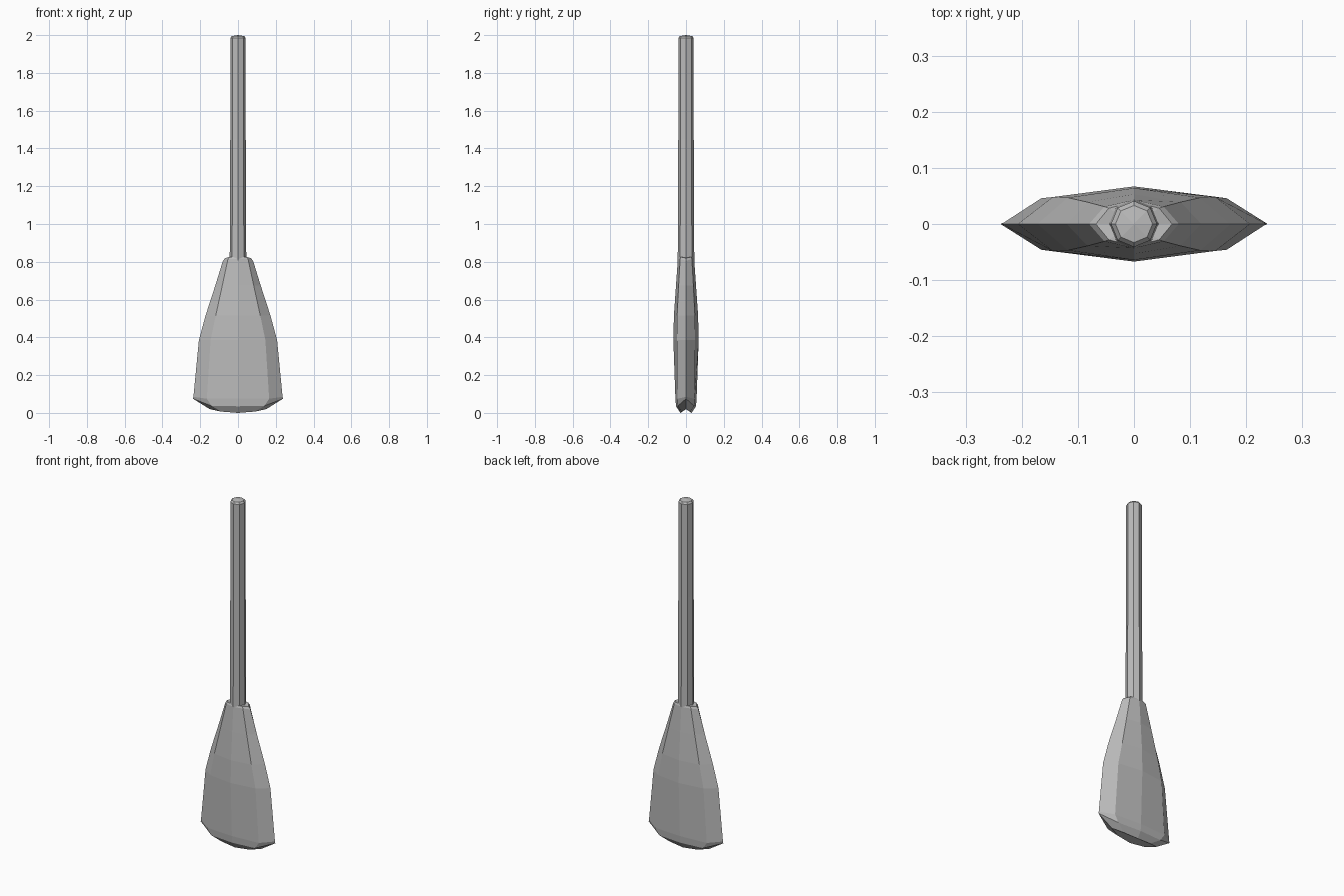
import bpy
import bmesh
from math import cos, sin, pi

cube = bpy.data.objects.get("Cube")
if cube:
    bpy.data.objects.remove(cube, do_unlink=True)

grey = bpy.data.materials.new("plain grey")
grey.use_nodes = True
colour = (0.5, 0.5, 0.5, 1)
grey.diffuse_color = colour
grey.node_tree.nodes["Principled BSDF"].inputs["Base Color"].default_value = colour


def loft(name, rings, top=None):
    """Skin a stack of equal rings; close the ends flat or with an apex."""
    bm = bmesh.new()
    loops = [[bm.verts.new(p) for p in ring] for ring in rings]
    n = len(loops[0])
    for a, b in zip(loops, loops[1:]):
        for i in range(n):
            j = (i + 1) % n
            bm.faces.new((a[i], a[j], b[j], b[i]))
    bm.faces.new(loops[0][::-1])
    if top is None:
        bm.faces.new(loops[-1])
    else:
        tip = bm.verts.new(top)
        for i in range(n):
            bm.faces.new((loops[-1][i], loops[-1][(i + 1) % n], tip))
    bmesh.ops.recalc_face_normals(bm, faces=bm.faces)
    mesh = bpy.data.meshes.new(name)
    bm.to_mesh(mesh)
    bm.free()
    mesh.materials.append(grey)
    obj = bpy.data.objects.new(name, mesh)
    bpy.context.collection.objects.link(obj)
    return obj


def blade_ring(edge, edge_z, shoulder, side_y, shoulder_z, mid_y, mid_z):
    """Eight-sided section: sharp edges, four shoulders, central ridges."""
    return [(edge, 0, edge_z), (shoulder, side_y, shoulder_z), (0, mid_y, mid_z),
            (-shoulder, side_y, shoulder_z), (-edge, 0, edge_z),
            (-shoulder, -side_y, shoulder_z), (0, -mid_y, mid_z),
            (shoulder, -side_y, shoulder_z)]


def shaft_ring(radius, z):
    return [(radius * cos(i * pi / 4), radius * sin(i * pi / 4), z) for i in range(8)]


# Blade: rounded tip, widest near the bottom, tapering to the neck
loft("blade", [
    blade_ring(0.15, 0.025, 0.09, 0.022, 0.012, 0.03, 0.005),
    blade_ring(0.238, 0.08, 0.14, 0.043, 0.042, 0.053, 0.04),
    blade_ring(0.236, 0.09, 0.165, 0.046, 0.08, 0.056, 0.08),
    blade_ring(0.207, 0.39, 0.145, 0.048, 0.39, 0.067, 0.39),
    blade_ring(0.172, 0.52, 0.118, 0.047, 0.52, 0.064, 0.52),
    blade_ring(0.12, 0.68, 0.083, 0.039, 0.68, 0.053, 0.68),
    blade_ring(0.08, 0.81, 0.053, 0.031, 0.82, 0.043, 0.82),
    blade_ring(0.068, 0.825, 0.045, 0.028, 0.83, 0.04, 0.83),
], top=(0, 0, 0.83))

# Shaft with a shallow domed cap
loft("shaft", [
    shaft_ring(0.044, 0.78),
    shaft_ring(0.041, 1.45),
    shaft_ring(0.041, 1.985),
    shaft_ring(0.033, 1.995),
], top=(0, 0, 2.0))

# Rest the tip on the ground
bpy.data.objects["blade"].location.z = -0.005
